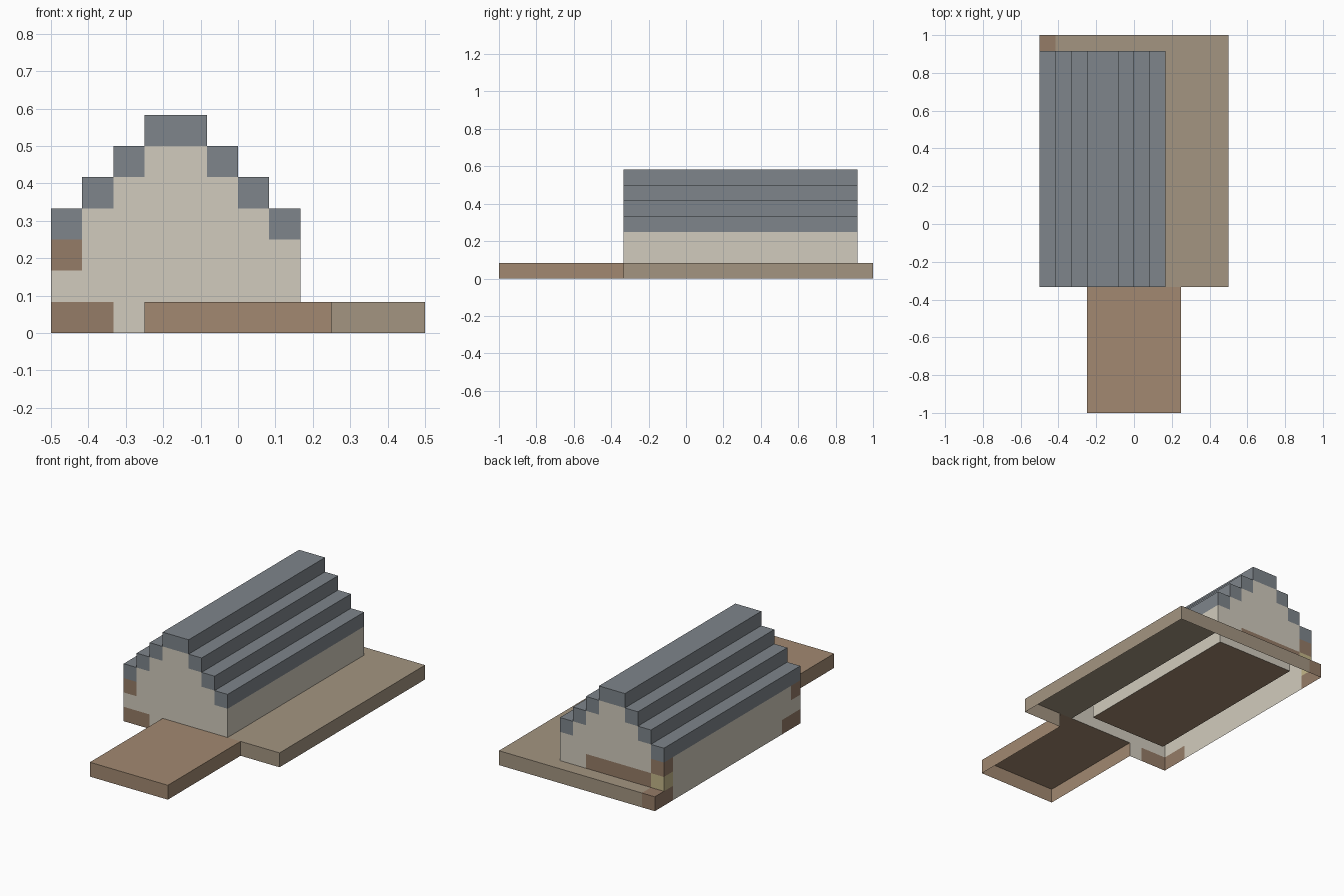
import bpy, bmesh
from mathutils import Vector

if "Cube" in bpy.data.objects:
    bpy.data.objects.remove(bpy.data.objects["Cube"])

U = 1 / 12  # block size: all coordinates below are in blocks


def material(name, rgb):
    m = bpy.data.materials.new(name)
    m.diffuse_color = (*rgb, 1)
    m.use_nodes = True
    m.node_tree.nodes["Principled BSDF"].inputs["Base Color"].default_value = m.diffuse_color
    return m


PLASTER = material("plaster", (0.64, 0.60, 0.51))
SLATE = material("slate", (0.21, 0.235, 0.26))
EARTH = material("earth", (0.37, 0.30, 0.22))
PLANK = material("plank", (0.36, 0.25, 0.165))
TIMBER = material("timber", (0.30, 0.20, 0.135))
STRAW = material("straw", (0.55, 0.47, 0.25))


class Sheet:
    """Open shell made of axis-aligned rectangles."""

    def __init__(self, name, mats):
        self.name, self.mats, self.bm = name, mats, bmesh.new()

    def rect(self, axis, pos, a, b, facing=1, mat=0):
        # a and b are (low, high) ranges along the two other axes, in order
        pts = []
        for p, q in ((a[0], b[0]), (a[1], b[0]), (a[1], b[1]), (a[0], b[1])):
            c = [p, q]
            c.insert(axis, pos)
            pts.append(Vector(c) * U)
        f = self.bm.faces.new([self.bm.verts.new(p) for p in pts])
        f.material_index = mat
        f.normal_update()
        if f.normal[axis] * facing < 0:
            f.normal_flip()

    def finish(self):
        bmesh.ops.remove_doubles(self.bm, verts=self.bm.verts, dist=1e-5)
        me = bpy.data.meshes.new(self.name)
        self.bm.to_mesh(me)
        self.bm.free()
        for m in self.mats:
            me.materials.append(m)
        ob = bpy.data.objects.new(self.name, me)
        bpy.context.collection.objects.link(ob)


HEIGHTS = [4, 5, 6, 7, 7, 6, 5, 4]  # stepped gable, one column per block
X0, X1, Y0, Y1 = -6, 2, -4, 11      # house footprint

# Timber and straw patches on the plaster: (column, row) -> material slot
front_patch = {(-6, 0): 1, (-5, 0): 1, (-6, 2): 1}
back_patch = {(x, 1): 1 for x in range(-5, 0)} | {(-6, 1): 2, (-6, 2): 1}
left_patch = {(-4, 0): 1, (-3, 0): 1, (-4, 2): 1, (10, 0): 1, (10, 1): 2, (10, 2): 1}

# House walls; nothing where they touch the yard and walkway
walls = Sheet("house_walls", [PLASTER, TIMBER, STRAW])
for i, h in enumerate(HEIGHTS):
    x = X0 + i
    for z in range(h - 1):
        if z or x < -3:
            walls.rect(1, Y0, (x, x + 1), (z, z + 1), -1, front_patch.get((x, z), 0))
        if z:
            walls.rect(1, Y1, (x, x + 1), (z, z + 1), 1, back_patch.get((x, z), 0))
for y in range(Y0, Y1):
    for z in range(3):
        walls.rect(0, X0, (y, y + 1), (z, z + 1), -1, left_patch.get((y, z), 0))
        if z:
            walls.rect(0, X1, (y, y + 1), (z, z + 1), 1)
walls.finish()

# Stepped roof: treads, risers and end blocks
roof = Sheet("stepped_roof", [SLATE])
for i, h in enumerate(HEIGHTS):
    x = X0 + i
    roof.rect(2, h, (x, x + 1), (Y0, Y1))
    roof.rect(1, Y0, (x, x + 1), (h - 1, h), -1)
    roof.rect(1, Y1, (x, x + 1), (h - 1, h), 1)
    if i < 4:
        roof.rect(0, x, (Y0, Y1), (h - 1, h), -1)
    else:
        roof.rect(0, x + 1, (Y0, Y1), (h - 1, h), 1)
roof.finish()

# Room inside: one block in from the walls, stepped underside of the roof above
RX, RY = (X0 + 1, X1 - 1), (Y0 + 1, Y1 - 1)
floor = Sheet("room_floor", [PLANK])
floor.rect(2, 1, RX, RY)
floor.finish()

room = Sheet("room_walls", [PLASTER])
room.rect(0, RX[0], RY, (1, 4), 1)
room.rect(0, RX[1], RY, (1, 4), -1)
ceiling = Sheet("roof_underside", [SLATE])
for i in range(1, 7):
    x, h = X0 + i, HEIGHTS[i] - 1
    for y, side in zip(RY, (1, -1)):
        room.rect(1, y, (x, x + 1), (1, h), side)
    ceiling.rect(2, h, (x, x + 1), RY, -1)
    if i in (2, 3):
        ceiling.rect(0, x, RY, (h - 1, h), 1)
    elif i in (4, 5):
        ceiling.rect(0, x + 1, RY, (h - 1, h), -1)
room.finish()
ceiling.finish()

# Yard slab beside and behind the house, open underneath
yard = Sheet("yard_slab", [EARTH, TIMBER])
yard.rect(2, 1, (X1, 6), (Y0, 12))
yard.rect(2, 1, (X0 + 1, X1), (Y1, 12))
yard.rect(2, 1, (X0, X0 + 1), (Y1, 12), 1, 1)
yard.rect(0, 6, (Y0, 12), (0, 1), 1)
yard.rect(1, 12, (X0 + 1, 6), (0, 1), 1)
yard.rect(1, 12, (X0, X0 + 1), (0, 1), 1, 1)
yard.rect(0, X0, (Y1, 12), (0, 1), -1, 1)
yard.rect(1, Y0, (3, 6), (0, 1), -1)
yard.finish()

# Front walkway, open underneath
walk = Sheet("front_walkway", [PLANK])
walk.rect(2, 1, (-3, 3), (-12, Y0))
walk.rect(1, -12, (-3, 3), (0, 1), -1)
walk.rect(0, -3, (-12, Y0), (0, 1), -1)
walk.rect(0, 3, (-12, Y0), (0, 1), 1)
walk.finish()
